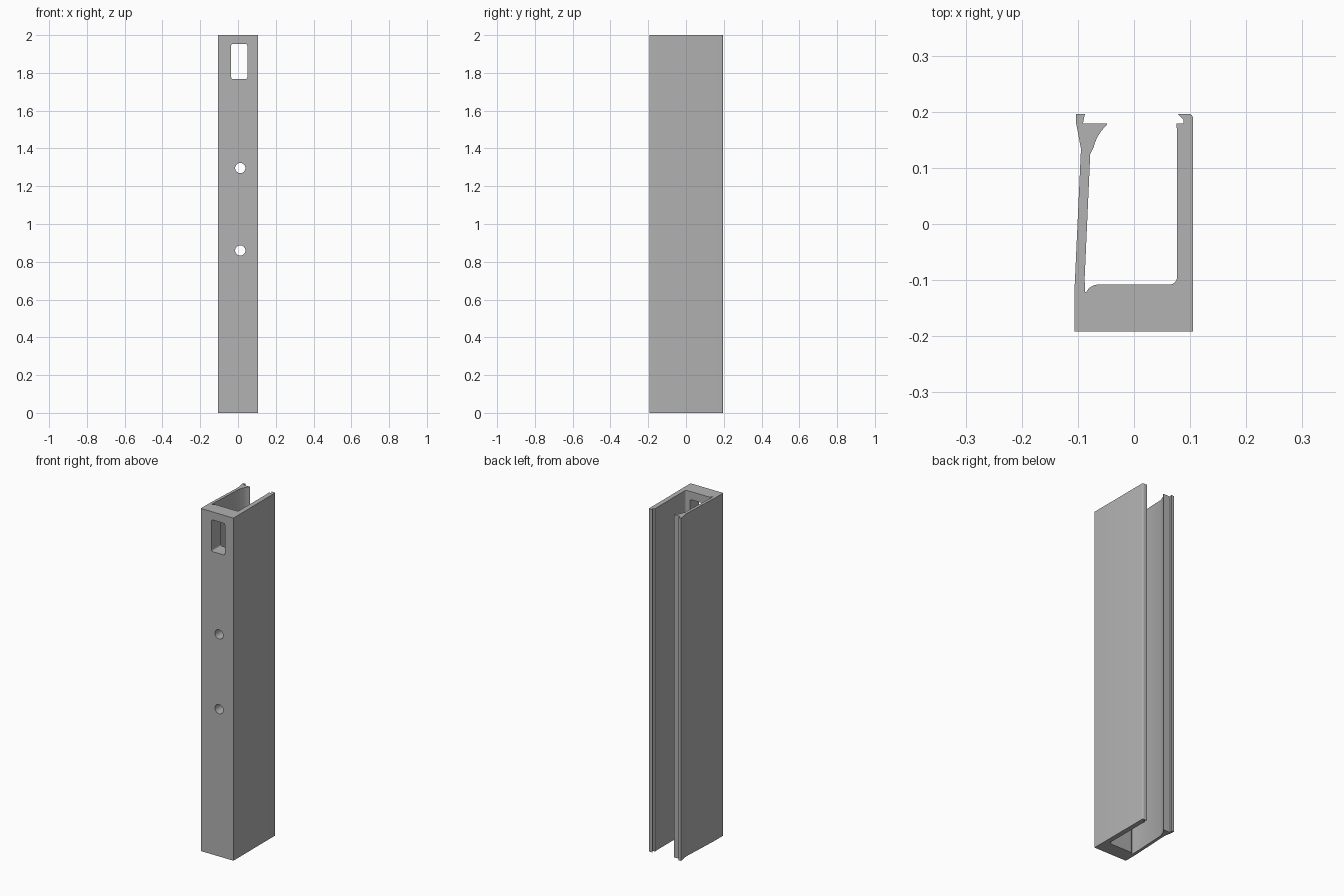
import bpy, bmesh, math
from mathutils import Matrix, Vector

cube = bpy.data.objects.get("Cube")
if cube:
    bpy.data.objects.remove(cube)

grey = bpy.data.materials.new("plain grey")
grey.use_nodes = True
colour = (0.445, 0.445, 0.445, 1)
grey.diffuse_color = colour
grey.node_tree.nodes["Principled BSDF"].inputs["Base Color"].default_value = colour


def arc(cx, cy, r, start, end, steps=6):
    """Points along a circular arc, angles in degrees."""
    angles = [math.radians(start + (end - start) * i / steps) for i in range(steps + 1)]
    return [(cx + r * math.cos(a), cy + r * math.sin(a)) for a in angles]


def prism(name, outline, height):
    """Extrude a closed xy outline upwards."""
    bm = bmesh.new()
    face = bm.faces.new([bm.verts.new((x, y, 0)) for x, y in outline])
    top = bmesh.ops.extrude_face_region(bm, geom=[face])["geom"]
    bmesh.ops.translate(bm, vec=(0, 0, height),
                        verts=[v for v in top if isinstance(v, bmesh.types.BMVert)])
    bmesh.ops.recalc_face_normals(bm, faces=bm.faces)
    mesh = bpy.data.meshes.new(name)
    bm.to_mesh(mesh)
    bm.free()
    mesh.materials.append(grey)
    obj = bpy.data.objects.new(name, mesh)
    bpy.context.collection.objects.link(obj)
    return obj


# Channel section: thick base, straight wall, thin leaning wall with hooked lips
profile = [(-0.106, -0.192), (0.105, -0.192)]
profile += arc(0.098, 0.189, 0.007, 0, 90, 4)
profile += [(0.078, 0.196), (0.088, 0.186), (0.088, 0.179), (0.076, 0.179),
            (0.0755, 0.174), (0.077, 0.168)]
profile += arc(0.063, -0.094, 0.014, 0, -90)
profile += arc(-0.064, -0.131, 0.023, 90, 155)
profile += [(-0.087, -0.121), (-0.088, -0.098), (-0.078, 0.125)]
profile += arc(0.003, 0.119, 0.077, 167, 132)
profile += [(-0.048, 0.179), (-0.091, 0.179), (-0.0875, 0.196), (-0.1035, 0.196),
            (-0.103, 0.179), (-0.0945, 0.134), (-0.106, -0.116)]
channel = prism("channel_body", profile, 2)

# Openings in the base: rounded slot and two round holes
slot = []
for x, z, turn in ((0.041, 1.945, 0), (-0.028, 1.945, 90),
                   (-0.028, 1.776, 180), (0.041, 1.776, 270)):
    slot += arc(x, z, 0.008, turn, turn + 90, 4)
cuts = [("slot_cutter", slot)]
for name, z in (("upper_hole_cutter", 1.296), ("lower_hole_cutter", 0.86)):
    cuts.append((name, arc(0.012, z, 0.027, 0, 360, 32)[:-1]))

bpy.context.view_layer.objects.active = channel
channel.select_set(True)
for name, outline in cuts:
    cutter = prism(name, outline, 0.25)
    cutter.hide_render = True
    # Stand the outline up in xz, running from the front into the cavity
    cutter.data.transform(Matrix.Translation(Vector((0, 0, 0)))
                          @ Matrix.Rotation(math.pi / 2, 4, "X"))
    cutter.data.update()
    cut = channel.modifiers.new(name, "BOOLEAN")
    cut.operation = "DIFFERENCE"
    cut.solver = "EXACT"
    cut.object = cutter
    bpy.ops.object.modifier_apply(modifier=cut.name)
    bpy.data.objects.remove(cutter)

bpy.ops.object.shade_smooth_by_angle(angle=math.radians(30))
